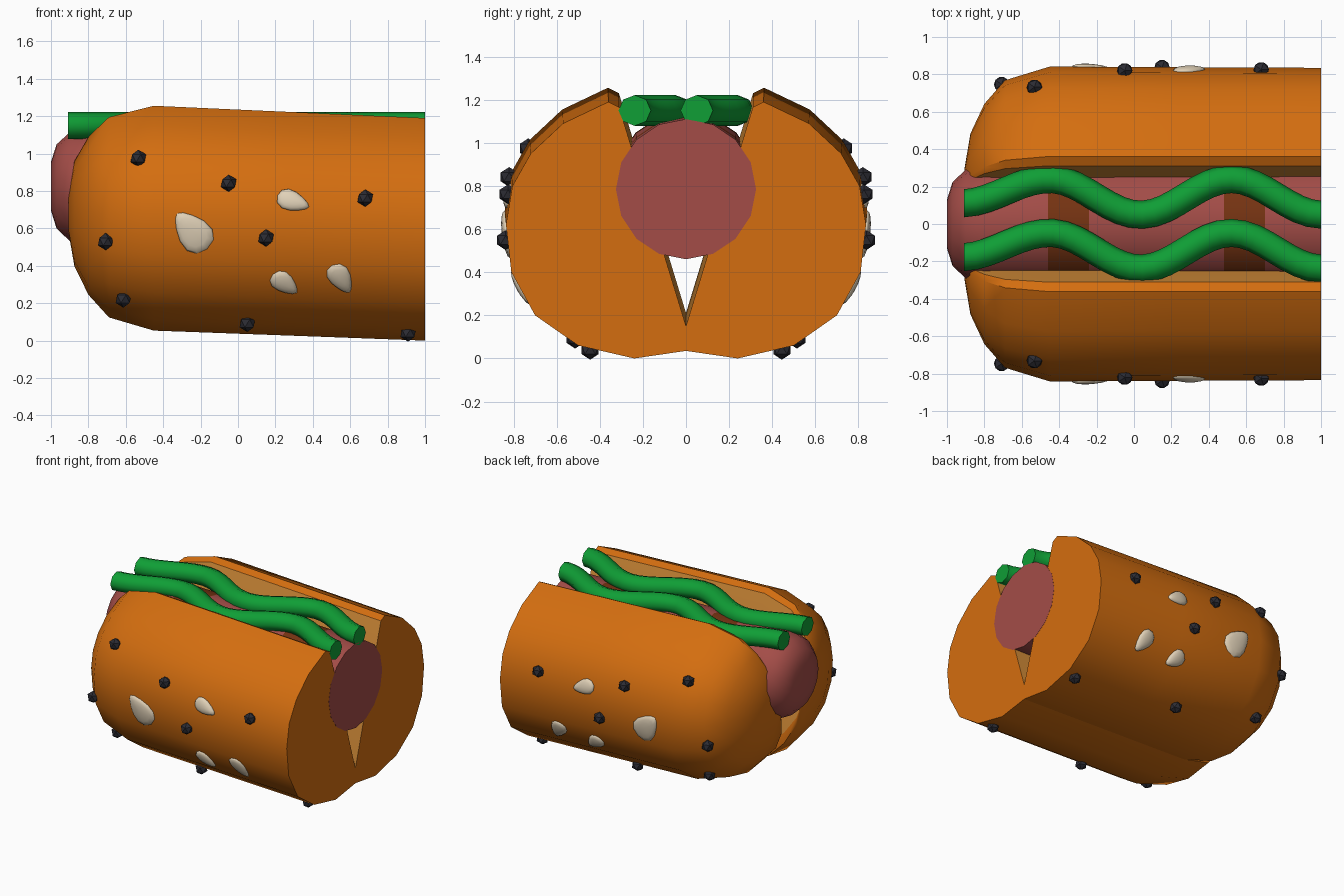
import bpy, bmesh, math
from mathutils import Vector, Matrix
from mathutils.bvhtree import BVHTree

if "Cube" in bpy.data.objects:
    bpy.data.objects.remove(bpy.data.objects["Cube"])


def srgb(r, g, b):
    return tuple(((c + 0.055) / 1.055) ** 2.4 if c > 0.04 else c / 12.92 for c in (r, g, b)) + (1,)


def material(name, rgb):
    m = bpy.data.materials.new(name)
    m.diffuse_color = srgb(*rgb)
    m.use_nodes = True
    m.node_tree.nodes["Principled BSDF"].inputs["Base Color"].default_value = m.diffuse_color
    return m


CRUST = material("crust_orange", (0.83, 0.43, 0.06))
CRUMB = material("crumb_tan", (0.83, 0.55, 0.22))
MEAT = material("sausage_red", (0.64, 0.30, 0.28))
GRILL = material("grill_brown", (0.46, 0.20, 0.07))
RELISH = material("relish_green", (0.06, 0.62, 0.21))
PALE = material("pale_seed", (0.88, 0.82, 0.72))
DARK = material("dark_seed", (0.17, 0.17, 0.20))


def finish(bm, name, mats, angle=40, mirror=False):
    bmesh.ops.recalc_face_normals(bm, faces=bm.faces)
    me = bpy.data.meshes.new(name)
    bm.to_mesh(me)
    bm.free()
    ob = bpy.data.objects.new(name, me)
    bpy.context.collection.objects.link(ob)
    for m in mats:
        me.materials.append(m)
    bpy.ops.object.select_all(action='DESELECT')
    bpy.context.view_layer.objects.active = ob
    ob.select_set(True)
    if angle:
        bpy.ops.object.shade_smooth_by_angle(angle=math.radians(angle))
    if mirror:
        mod = ob.modifiers.new("mirror", 'MIRROR')
        mod.use_axis = (False, True, False)
        mod.use_mirror_merge = False
    return ob


def loft(rings, rule=None):
    """Skin a list of closed point rings and cap both ends."""
    bm = bmesh.new()
    vs = [[bm.verts.new(p) for p in ring] for ring in rings]
    n = len(vs[0])
    for i in range(len(vs) - 1):
        for j in range(n):
            k = (j + 1) % n
            f = bm.faces.new((vs[i][j], vs[i][k], vs[i + 1][k], vs[i + 1][j]))
            if rule:
                f.material_index = rule(i, j)
    bm.faces.new(vs[0])
    bm.faces.new(vs[-1])
    bmesh.ops.recalc_face_normals(bm, faces=bm.faces)
    return bm


# Bun half: one cross-section scaled along x, mirrored in y
section = [(0, .035), (.24, 0), (.5, .06), (.7, .2), (.81, .4), (.835, .62), (.805, .8),
           (.72, .95), (.57, 1.09), (.36, 1.19), (.31, 1.165), (0, .15)]
stations = [(-.905, .2), (-.875, .47), (-.8, .71), (-.69, .9), (-.45, 1.01), (.25, 1.005), (.999, 1)]
CY, CZ = .17, .64
rings = []
for x, s in stations:
    lift = .06 * (1 - max(x, -.45)) / 1.45
    rings.append([(x, CY + (y - CY) * s, CZ + lift + (z - CZ) * s) for y, z in section])
bm = loft(rings, lambda i, j: 1 if j == 10 else 0)
bun_tree = BVHTree.FromBMesh(bm)
finish(bm, "bun", [CRUST, CRUMB], mirror=True)

# Sausage with grill marks
rings = []
for x, r in [(-1, .13), (-.97, .225), (-.9, .29), (-.8, .32), (-.46, .33), (-.24, .33),
             (.48, .327), (.7, .326), (1, .325)]:
    zc = .785 + .04 * (1 - x) / 2
    rings.append([(x, r * math.cos(a), zc + r * math.sin(a))
                  for a in (math.tau * k / 16 for k in range(16))])
bm = loft(rings, lambda i, j: 1 if i in (4, 6) and j < 8 else 0)
finish(bm, "sausage", [MEAT, GRILL], 50)


# Two wavy relish strips
def wave(x):
    if x < -.45:
        return .175 + .065 * math.cos(math.pi * (x + .45) / .48)
    return .145 + .095 * math.cos(math.tau * (x - .52) / .97)


for n, off in enumerate((0, -.288)):
    rings = []
    for i in range(33):
        x = -.91 + 1.91 * i / 32
        slope = (wave(x + .01) - wave(x - .01)) / .02
        side = Vector((-slope, 1, 0)).normalized()
        if i in (0, 32):
            side = Vector((0, 1, 0))
        c = Vector((x, wave(x) + off, 1.15))
        rings.append([c + .075 * (side * math.cos(a) + Vector((0, 0, .95)) * math.sin(a))
                      for a in (math.tau * k / 8 for k in range(8))])
    finish(loft(rings), f"relish_strip_{n + 1}", [RELISH], 60)


def on_bun(x, z):
    hit, normal, _, _ = bun_tree.ray_cast(Vector((x, 2, z)), Vector((0, -1, 0)))
    return hit, normal


# Small dark seeds
bm = bmesh.new()
for x, z in [(-.53, .97), (-.05, .84), (.68, .76), (-.7, .53), (.15, .55),
             (-.61, .23), (.05, .1), (.91, .05)]:
    hit, normal = on_bun(x, z)
    bmesh.ops.create_icosphere(bm, subdivisions=1, radius=.046,
                               matrix=Matrix.Translation(hit + normal * .01))
finish(bm, "dark_seeds", [DARK], 0, mirror=True)

# Flat teardrop seeds: x, z, length, width, tip direction in the front view
bm = bmesh.new()
for x, z, length, width, ang in [(-.245, .585, .25, .17, 130), (.295, .745, .18, .105, -20),
                                 (.25, .305, .17, .11, -45), (.55, .33, .19, .115, -65)]:
    hit, normal = on_bun(x, z)
    a = math.radians(ang)
    tip = Vector((math.cos(a), 0, math.sin(a)))
    tip = (tip - normal * tip.dot(normal)).normalized()
    across = normal.cross(tip)
    new = bmesh.ops.create_uvsphere(bm, u_segments=12, v_segments=8, radius=1)["verts"]
    for v in new:
        p = v.co.copy()
        taper = 1 - .42 * p.x
        v.co = hit + tip * p.x * length / 2 + across * p.y * taper * width / 2 + normal * p.z * .024
finish(bm, "pale_seeds", [PALE], 80, mirror=True)
